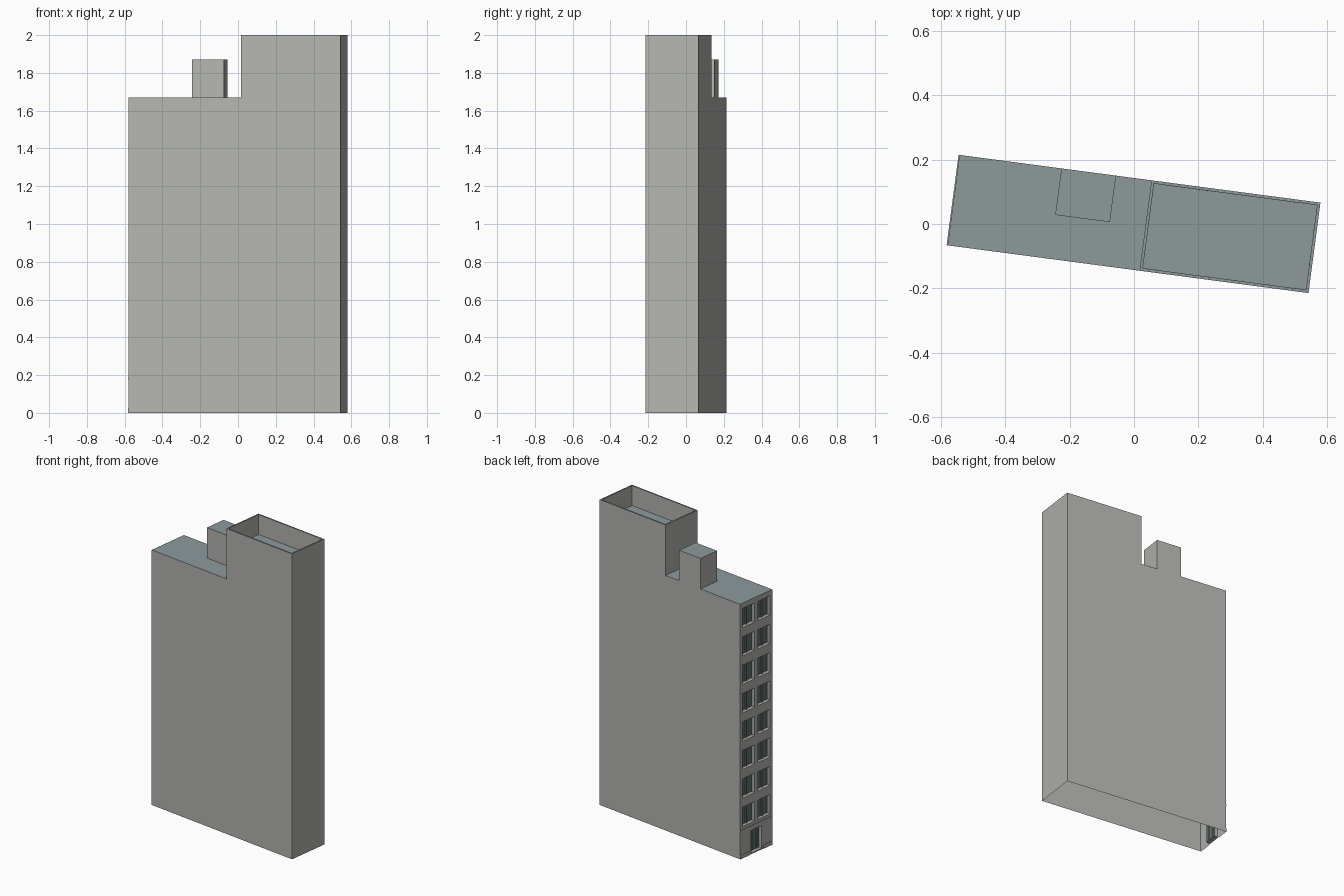
import bpy, bmesh, math

cube = bpy.data.objects.get("Cube")
if cube:
    bpy.data.objects.remove(cube)

HALF_L, HALF_W = 0.565, 0.1415
ROOF_Z, TOWER_Z, STEP_X = 1.67, 2.0, 0.036
TURN = math.radians(-7.53)


def material(name, colour):
    m = bpy.data.materials.new(name)
    m.use_nodes = True
    m.diffuse_color = (*colour, 1)
    m.node_tree.nodes["Principled BSDF"].inputs["Base Color"].default_value = (*colour, 1)
    return m


WALL, ROOF, GLASS, FRAME = range(4)
MATS = [material("wall grey", (0.46, 0.46, 0.445)),
        material("roof blue grey", (0.27, 0.32, 0.33)),
        material("window glass", (0.13, 0.16, 0.16)),
        material("window frame", (0.24, 0.27, 0.26))]


def finish(name, bm):
    mesh = bpy.data.meshes.new(name)
    bm.to_mesh(mesh)
    bm.free()
    for m in MATS:
        mesh.materials.append(m)
    ob = bpy.data.objects.new(name, mesh)
    ob.rotation_euler.z = TURN
    bpy.context.collection.objects.link(ob)
    return ob


def box(name, x, y, z, top=WALL):
    """Box between the given ranges, open underneath."""
    bm = bmesh.new()
    bmesh.ops.create_cube(bm, size=1)
    for v in bm.verts:
        v.co = [r[0] if c < 0 else r[1] for c, r in zip(v.co, (x, y, z))]
    bm.normal_update()
    for f in list(bm.faces):
        if f.normal.z > 0.5:
            f.material_index = top
        elif f.normal.z < -0.5:
            bm.faces.remove(f)
    return finish(name, bm)


# Stepped shell: open underneath and at the window end
bm = bmesh.new()
profile = [(-HALF_L, 0), (HALF_L, 0), (HALF_L, TOWER_Z),
           (STEP_X, TOWER_Z), (STEP_X, ROOF_Z), (-HALF_L, ROOF_Z)]
front = [bm.verts.new((x, -HALF_W, z)) for x, z in profile]
back = [bm.verts.new((x, HALF_W, z)) for x, z in profile]
bm.faces.new(front)
bm.faces.new(back[::-1])
strips = [bm.faces.new((front[i + 1], front[i], back[i], back[i + 1])) for i in range(1, 5)]
tower_top, low_roof = strips[1], strips[3]
tower_top.material_index = low_roof.material_index = ROOF
bm.normal_update()
# Parapet rim and sunken tower roof
bmesh.ops.inset_region(bm, faces=[tower_top], thickness=0.013)
walls = bmesh.ops.inset_region(bm, faces=[tower_top], thickness=0.0003, depth=-0.13)
for f in walls["faces"]:
    f.material_index = WALL
finish("building_shell", bm)

# Rooftop stair housing, flush with the back wall
box("stair_housing", (-0.246, -0.075), (-0.004, HALF_W), (ROOF_Z, 1.87), ROOF)


def facade(name, ys, zs, is_opening, is_pane):
    """End wall grid with recessed openings and deeper glass panes."""
    bm = bmesh.new()
    grid = [[bm.verts.new((-HALF_L, y, z)) for y in ys] for z in zs]
    openings, panes = [], []
    for r in range(len(zs) - 1):
        for c in range(len(ys) - 1):
            f = bm.faces.new((grid[r][c], grid[r][c + 1], grid[r + 1][c + 1], grid[r + 1][c]))
            if is_opening(r, c):
                openings.append(f)
                if is_pane(r, c):
                    panes.append(f)
    bm.normal_update()
    bmesh.ops.inset_region(bm, faces=openings, thickness=0.0005, depth=-0.014)
    for f in openings:
        f.material_index = FRAME
    bmesh.ops.inset_individual(bm, faces=panes, thickness=0.004, depth=-0.006)
    for f in panes:
        f.material_index = GLASS
    return finish(name, bm)


# Upper storeys: eight rows of paired windows
GROUND_Z, PITCH, WIN_H = 0.184, 0.186, 0.125
half = [0.122, 0.074, 0.063, 0.015]
ys = [HALF_W] + half + [-y for y in half[::-1]] + [-HALF_W]
sills = [0.208 + PITCH * i for i in range(8)]
zs = [GROUND_Z] + [z for s in sills for z in (s, s + WIN_H)] + [ROOF_Z]
facade("window_wall", ys, zs,
       lambda r, c: r % 2 == 1 and c not in (0, 4, 8),
       lambda r, c: c % 2 == 1)

# Ground storey: central entrance with a glazed door and side lights
door = [0.047, 0.022]
ys = [HALF_W] + door + [-y for y in door[::-1]] + [-HALF_W]
facade("entrance_wall", ys, [0, 0.008, 0.155, GROUND_Z],
       lambda r, c: r == 1 and 0 < c < 4,
       lambda r, c: True)

# String course above the entrance, and low plinths beside the door
FACE = (-HALF_L - 0.003, -HALF_L)
box("string_course", FACE, (-HALF_W, HALF_W), (GROUND_Z - 0.006, GROUND_Z + 0.004))
for side, y in (("back", (0.06, HALF_W)), ("front", (-HALF_W, -0.06))):
    box(side + "_plinth", FACE, y, (0, 0.025))
